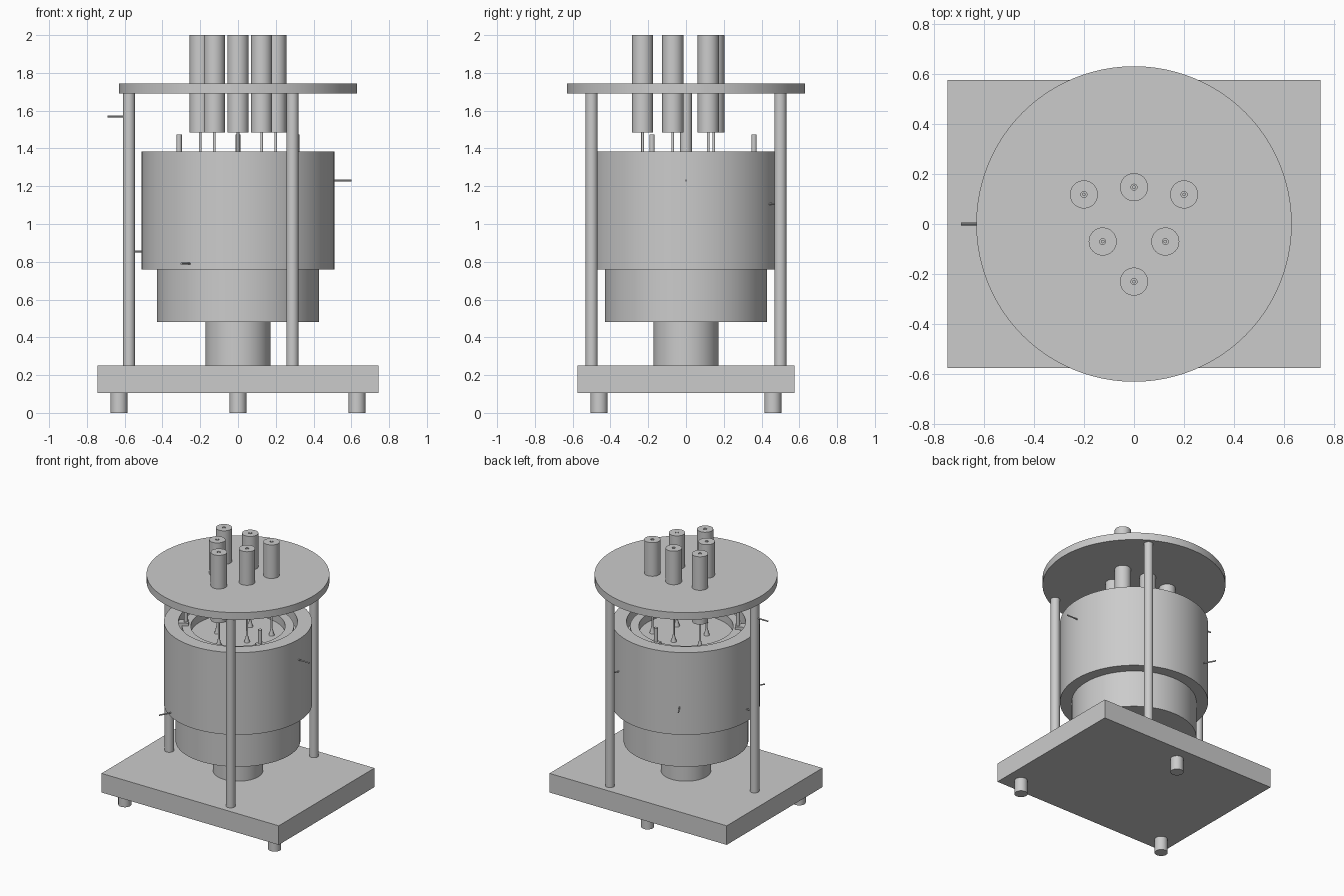
import bpy, bmesh
from math import radians, cos, sin
from mathutils import Matrix, Vector

cube = bpy.data.objects.get("Cube")
if cube:
    bpy.data.objects.remove(cube, do_unlink=True)

grey = bpy.data.materials.new("plain_grey")
grey.use_nodes = True
grey.diffuse_color = (0.6, 0.6, 0.6, 1)
grey.node_tree.nodes["Principled BSDF"].inputs["Base Color"].default_value = (0.6, 0.6, 0.6, 1)


def finish(name, bm):
    bmesh.ops.recalc_face_normals(bm, faces=bm.faces[:])
    mesh = bpy.data.meshes.new(name)
    bm.to_mesh(mesh)
    bm.free()
    mesh.materials.append(grey)
    ob = bpy.data.objects.new(name, mesh)
    bpy.context.collection.objects.link(ob)
    bpy.ops.object.select_all(action="DESELECT")
    ob.select_set(True)
    bpy.context.view_layer.objects.active = ob
    bpy.ops.object.shade_smooth_by_angle(angle=radians(30))
    return ob


def lathe(name, profile, steps=96, x=0, y=0, closed=False):
    """Spin a (radius, z) profile around a vertical axis."""
    bm = bmesh.new()
    verts = [bm.verts.new((r, 0, z)) for r, z in profile]
    edges = [bm.edges.new(p) for p in zip(verts, verts[1:])]
    if closed:
        edges.append(bm.edges.new((verts[-1], verts[0])))
    bmesh.ops.spin(bm, geom=verts + edges, cent=(0, 0, 0), axis=(0, 0, 1),
                   angle=radians(360), steps=steps, use_duplicate=False)
    bmesh.ops.remove_doubles(bm, verts=bm.verts[:], dist=0.0001)
    bmesh.ops.translate(bm, verts=bm.verts[:], vec=(x, y, 0))
    return finish(name, bm)


def cylinder(name, r, z0, z1, x=0, y=0, steps=32):
    return lathe(name, [(0, z0), (r, z0), (r, z1), (0, z1)], steps, x, y)


def box(name, size, center, angle=0):
    bm = bmesh.new()
    bmesh.ops.create_cube(bm, size=1, matrix=Matrix.Rotation(radians(angle), 4, "Z")
                          @ Matrix.Translation(center) @ Matrix.Diagonal((*size, 1)))
    return finish(name, bm)


def radial_pin(name, angle, r0, r1, z):
    bm = bmesh.new()
    turn = Matrix.Rotation(radians(angle), 4, "Z") @ Matrix.Translation(((r0 + r1) / 2, 0, z))
    bmesh.ops.create_cone(bm, cap_ends=True, segments=12, radius1=0.005, radius2=0.005,
                          depth=r1 - r0, matrix=turn @ Matrix.Rotation(radians(90), 4, "Y"))
    return finish(name, bm)


# Base plate and its three feet
box("base_plate", (1.49, 1.15, 0.145), (0, 0, 0.1775))
for x, y in [(-0.63, -0.46), (0.63, -0.46), (0, 0.46)]:
    cylinder("foot", 0.045, 0, 0.105, x, y)

# Stem, lower housing and main drum
cylinder("stem", 0.172, 0.25, 0.48, steps=64)
cylinder("lower_housing", 0.43, 0.48, 0.76, steps=64)
lathe("main_drum", [(0, 0.76), (0.51, 0.76), (0.51, 1.385), (0.41, 1.385),
                    (0.41, 1.29), (0.385, 1.29), (0.385, 1.35), (0.325, 1.35),
                    (0.325, 1.29), (0, 1.29)])

# Studs and clamp blocks on the inner ring
for angle in (90, 210, 330):
    a = radians(angle)
    cylinder("ring_stud", 0.014, 1.34, 1.475, 0.36 * cos(a), 0.36 * sin(a), 16)
    box("clamp_block", (0.07, 0.06, 0.08), (0.375, 0, 1.33), angle)

# Support posts and top disc
for angle in (60, 180, 300):
    a = radians(angle)
    cylinder("support_post", 0.032, 0.25, 1.69, 0.577 * cos(a), 0.577 * sin(a))
cylinder("top_disc", 0.63, 1.69, 1.745, steps=96)

# Hollow tubes through the disc, each with a flared rod
for x, y in [(-0.2, 0.118), (0, 0.147), (0.2, 0.118),
             (-0.125, -0.07), (0.125, -0.07), (0, -0.23)]:
    lathe("tube", [(0.012, 1.485), (0.056, 1.485), (0.056, 2), (0.012, 2)], 32, x, y, True)
    lathe("flared_rod", [(0, 1.29), (0.02, 1.29), (0.007, 1.34), (0.007, 2), (0, 2)],
          16, x, y)

# Thin radial pins stepping down around the drum, and one on a post
for angle, z in [(0, 1.23), (60, 1.105), (120, 0.97), (180, 0.855), (240, 0.79)]:
    radial_pin("drum_pin", angle, 0.49, 0.6, z)
radial_pin("post_pin", 180, 0.59, 0.69, 1.57)
